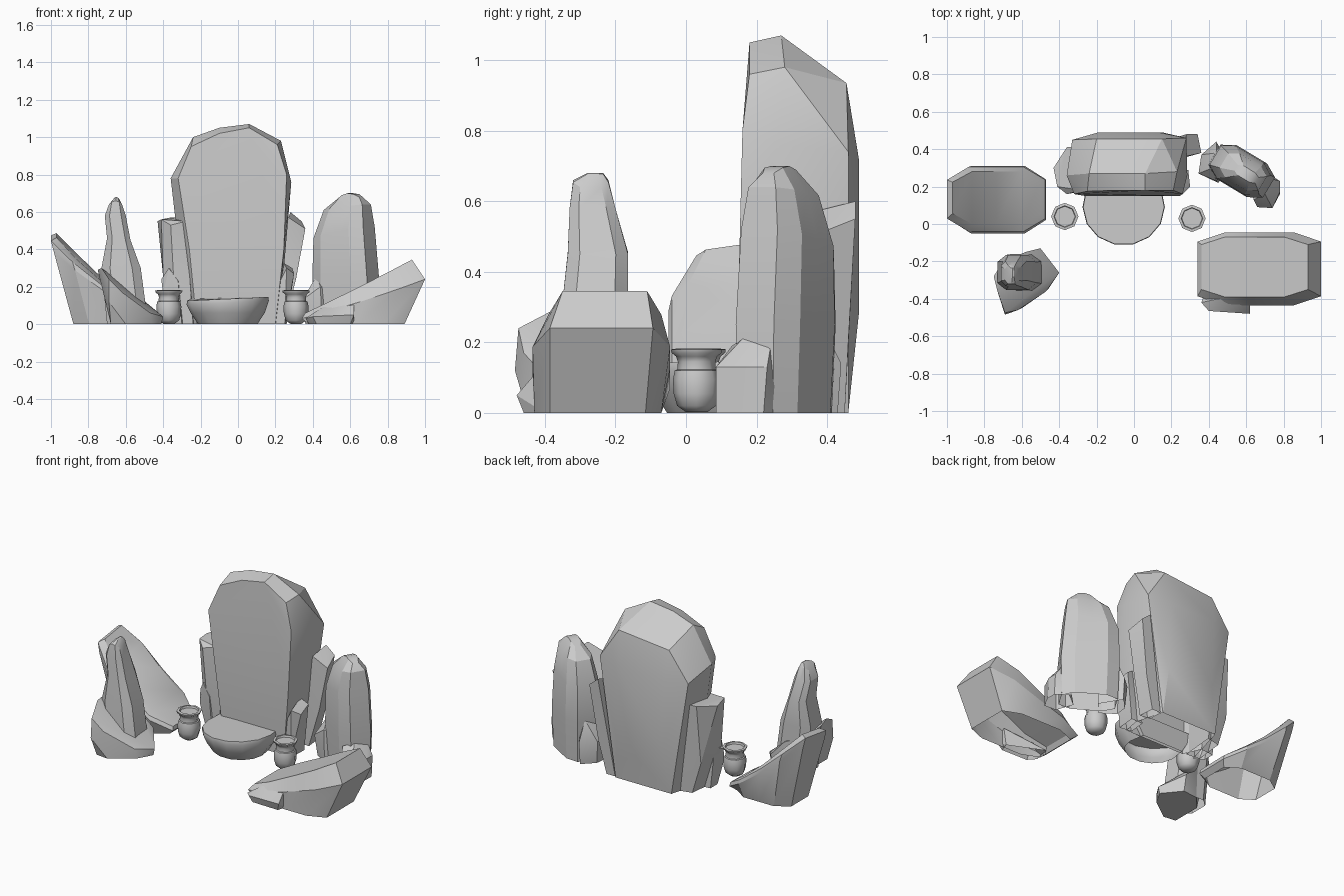
import bpy, bmesh, math
from mathutils import Matrix, Vector


def finish(name, bm, angle=25, floor=False):
    bmesh.ops.recalc_face_normals(bm, faces=bm.faces[:])
    if not floor:  # stones are open underneath
        under = [f for f in bm.faces if all(v.co.z < .001 for v in f.verts)]
        bmesh.ops.delete(bm, geom=under, context='FACES')
    me = bpy.data.meshes.new(name)
    bm.to_mesh(me)
    bm.free()
    ob = bpy.data.objects.new(name, me)
    bpy.context.collection.objects.link(ob)
    bpy.ops.object.select_all(action='DESELECT')
    ob.select_set(True)
    bpy.context.view_layer.objects.active = ob
    bpy.ops.object.shade_smooth_by_angle(angle=math.radians(angle))
    return ob


def chunk(name, pts, floor=False):
    """Faceted stone: convex hull of a few corner points."""
    bm = bmesh.new()
    for p in pts:
        bm.verts.new(p)
    r = bmesh.ops.convex_hull(bm, input=bm.verts[:])
    loose = {v for v in r['geom_interior'] + r['geom_unused'] if isinstance(v, bmesh.types.BMVert)}
    bmesh.ops.delete(bm, geom=list(loose), context='VERTS')
    bmesh.ops.dissolve_limit(bm, angle_limit=math.radians(4), verts=bm.verts[:], edges=bm.edges[:])
    return finish(name, bm, floor=floor)


def rock(name, rings, loc=(0, 0), turn=0, cut=0.22, end=0.6, tilt=0, floor=False):
    """Lofted stone; ring = (u0, u1, v0, v1, z at u0, z at u1, sag in the middle)."""
    bm = bmesh.new()
    M = Matrix.Translation((*loc, 0)) @ Matrix.Rotation(math.radians(turn), 4, 'Z')
    loops = []
    for u0, u1, v0, v1, z0, z1, sag in rings:
        low, high = [], []
        for t in (0, cut, 0.5, 1 - cut, 1):
            k = end if t in (0, 1) else 1
            z = z0 + (z1 - z0) * t - sag * 4 * t * (1 - t)
            c, h = (v0 + v1) / 2, (v1 - v0) / 2 * k
            u = u0 + (u1 - u0) * t
            low.append(bm.verts.new(M @ Vector((u, c - h, z * (1 - tilt * h)))))
            high.append(bm.verts.new(M @ Vector((u, c + h, z * (1 + tilt * h)))))
        loops.append(low + high[::-1])
    for a, b in zip(loops, loops[1:]):
        for i in range(10):
            j = (i + 1) % 10
            bm.faces.new((a[i], a[j], b[j], b[i]))
    for lp in (loops[0], loops[-1]):
        for i in range(4):
            bm.faces.new((lp[i], lp[i + 1], lp[8 - i], lp[9 - i]))
    return finish(name, bm, floor=floor)


# tall central stone, stepping down towards the back
chunk("center_slab", [
    (-.22, .17, 0), (.20, .17, 0), (-.26, .15, .4), (.245, .15, .4),
    (-.32, .16, .78), (.26, .16, .80), (-.25, .175, .95), (-.1, .18, 1.02), (.06, .18, 1.05), (.21, .18, .96),
    (-.24, .27, 1.0), (-.1, .27, 1.05), (.06, .27, 1.07), (.23, .28, .98),
    (-.36, .26, .78), (.285, .26, .76), (-.27, .28, 0), (.22, .28, 0), (-.22, .46, 0), (.17, .46, 0),
    (-.33, .45, .72), (.28, .46, .74), (-.19, .49, .72), (.13, .49, .72), (-.17, .49, .28), (.15, .49, .28),
    (-.2, .455, .90), (.15, .455, .935)])

# broken shards against the central stone
chunk("shard_left", [
    (-.43, .30, .55), (-.41, .20, .56), (-.36, .16, .53), (-.28, .18, .55), (-.36, .41, .57), (-.28, .42, .57),
    (-.40, .22, .25), (-.37, .38, .2), (-.33, .19, .0), (-.24, .18, 0), (-.31, .38, 0), (-.22, .4, 0)])
chunk("shard_left_small", [
    (-.41, .21, .24), (-.37, .18, .30), (-.32, .17, .23), (-.39, .27, .27), (-.31, .27, .27),
    (-.40, .19, .16), (-.36, .2, 0), (-.30, .17, 0), (-.36, .27, 0), (-.27, .28, 0)])
chunk("shard_right", [
    (.28, .48, .60), (.36, .38, .51), (.34, .48, .55), (.27, .36, .57),
    (.31, .37, .24), (.29, .46, .2), (.25, .35, 0), (.24, .45, 0), (.18, .36, 0), (.18, .45, 0)])
chunk("shard_right_small", [
    (.26, .16, .30), (.30, .20, .27), (.29, .29, .30), (.24, .28, .33), (.22, .17, .22),
    (.25, .17, 0), (.17, .18, 0), (.26, .29, 0), (.18, .29, 0)])

# half round stone ledge in front
bm = bmesh.new()
rim = []
for s, z, dz in ((.72, 0, 0), (.9, .06, 0), (1, .115, .01), (.985, .135, .01)):
    row = []
    for i in range(8):
        a = math.pi * (1 + i / 7)
        row.append(bm.verts.new((-.055 + .22 * s * math.cos(a),
                                 .09 + .205 * s * math.sin(a), z + dz * math.cos(a))))
    row += [bm.verts.new((-.055 + .2 * s, .19, z)), bm.verts.new((-.055 - .2 * s, .19, z))]
    rim.append(row)
for a, b in zip(rim, rim[1:]):
    for i in range(10):
        j = (i + 1) % 10
        bm.faces.new((a[i], a[j], b[j], b[i]))
bm.faces.new(rim[0])
bm.faces.new(rim[-1])
finish("front_ledge", bm, 35)

# big leaning boulders with hollowed upper faces
rock("leaning_boulder_left", [
    (-.88, -.50, -.02, .26, 0, 0, 0),
    (-.985, -.47, -.05, .31, .40, .03, .02),
    (-1.0, -.475, -.04, .305, .46, .055, .03),
    (-.97, -.50, -.00, .28, .475, .075, .03)], tilt=.3)
rock("leaning_boulder_right", [
    (.38, .89, -.43, -.07, 0, 0, 0),
    (.34, 1.0, -.435, -.045, .03, .24, .01),
    (.36, .93, -.39, -.07, .06, .345, .005)], end=.75)
chunk("boulder_right_chip", [
    (.36, -.42, .03), (.40, -.465, .04), (.62, -.48, .05), (.62, -.42, .12), (.45, -.4, .09),
    (.38, -.41, 0), (.42, -.455, 0), (.60, -.46, 0), (.62, -.4, 0), (.4, -.3, 0)])

# left spire and the wedge it stands in
rock("spire_left", [
    (-.70, -.48, -.36, -.16, 0, 0, 0),
    (-.73, -.52, -.352, -.165, .30, .30, 0),
    (-.70, -.575, -.335, -.165, .46, .45, 0),
    (-.712, -.60, -.33, -.20, .58, .58, 0),
    (-.69, -.62, -.32, -.22, .64, .64, -.02),
    (-.665, -.635, -.28, -.235, .67, .67, -.01)])
chunk("wedge_left", [
    (-.75, -.28, .29), (-.73, -.36, .30), (-.69, -.475, .24), (-.62, -.46, .17), (-.70, -.2, .24),
    (-.58, -.15, .19), (-.50, -.13, .10), (-.40, -.26, .04), (-.47, -.36, .06), (-.69, -.485, .12),
    (-.68, -.44, 0), (-.60, -.45, 0), (-.46, -.35, 0), (-.41, -.26, 0), (-.5, -.15, 0), (-.6, -.16, 0),
    (-.68, -.25, 0)], floor=True)

# right spire with two foot stones
rock("spire_right", [
    (-.165, .16, -.095, .095, 0, 0, 0),
    (-.175, .165, -.105, .105, .25, .25, 0),
    (-.17, .14, -.10, .10, .46, .52, 0),
    (-.115, .125, -.075, .075, .61, .64, 0),
    (-.04, .09, -.03, .03, .67, .68, -.025)], loc=(.58, .28), turn=-31)
chunk("spire_foot_outer", [
    (.66, .09, .13), (.74, .085, .13), (.78, .17, .13), (.78, .23, .13), (.70, .16, .21), (.74, .24, .19),
    (.64, .13, .19), (.66, .09, 0), (.74, .085, 0), (.78, .16, 0), (.78, .22, 0), (.62, .2, 0), (.7, .28, 0)])
chunk("spire_foot_inner", [
    (.345, .27, .13), (.36, .37, .14), (.42, .30, .26), (.44, .38, .26), (.44, .23, .20), (.44, .44, .14),
    (.36, .28, 0), (.37, .36, 0), (.45, .22, 0), (.44, .43, 0), (.52, .3, .2), (.52, .3, 0)])

# two small eight sided pots
profile = [(.03, .002), (.055, .02), (.065, .055), (.067, .095), (.062, .12), (.055, .123), (.053, .145),
           (.058, .16), (.071, .17), (.073, .18), (.058, .182), (.055, .17)]
for name, x, y in (("pot_left", -.37, .04), ("pot_right", .31, .03)):
    bm = bmesh.new()
    rows = [[bm.verts.new((x + r * math.cos(math.tau * i / 8),
                           y + r * math.sin(math.tau * i / 8), z)) for i in range(8)]
            for r, z in profile]
    for a, b in zip(rows, rows[1:]):
        for i in range(8):
            j = (i + 1) % 8
            bm.faces.new((a[i], a[j], b[j], b[i]))
    bm.faces.new(rows[0])
    bm.faces.new(rows[-1])
    finish(name, bm, 50)
